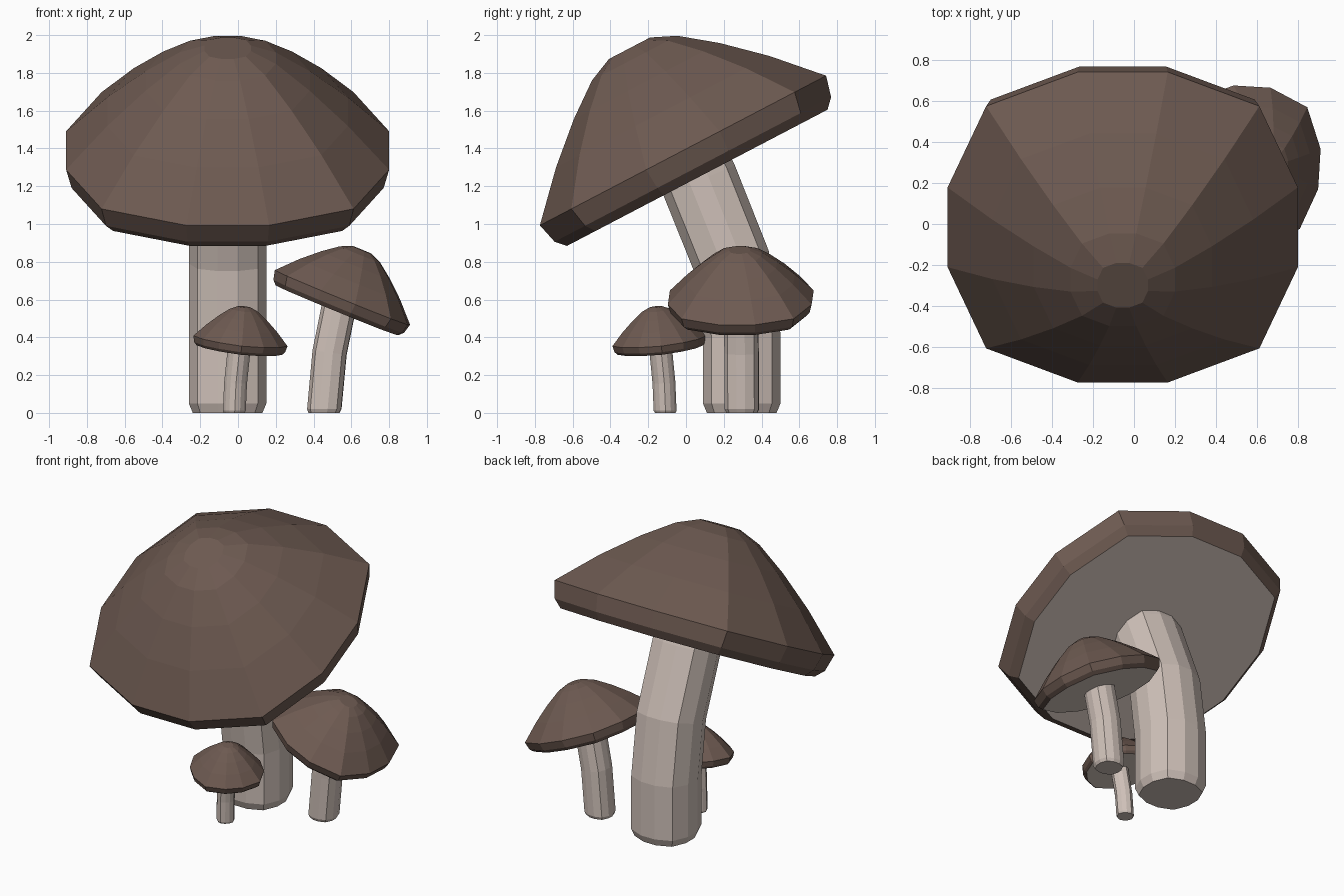
import bpy, bmesh
from math import radians, atan2
from mathutils import Matrix, Vector

if "Cube" in bpy.data.objects:
    bpy.data.objects.remove(bpy.data.objects["Cube"])


def material(name, color):
    m = bpy.data.materials.new(name)
    m.diffuse_color = color
    m.use_nodes = True
    m.node_tree.nodes["Principled BSDF"].inputs["Base Color"].default_value = m.diffuse_color
    return m


BROWN = material("cap_brown", (0.155, 0.103, 0.083, 1))
CREAM = material("stem_cream", (0.62, 0.53, 0.48, 1))

# Twelve-sided rounded-square section, unit half width
QUARTER = [(1, 0.257), (0.78, 0.78), (0.257, 1)]
SECTION = []
for k in range(4):
    rot = Matrix.Rotation(radians(90 * k), 2)
    SECTION += [rot @ Vector(p) for p in QUARTER]

# Cap profile (half width, height above rim), underside to crown
CAP = [(0.778, -0.163), (0.826, -0.113), (0.855, 0), (0.637, 0.232),
       (0.435, 0.415), (0.255, 0.552), (0.123, 0.611)]


def loft(name, rings, world, side_mat, base_mat):
    """Skin a list of (radius, matrix) rings and close both ends."""
    bm = bmesh.new()
    loops = [[bm.verts.new(world @ mat @ Vector((p.x * r, p.y * r, 0))) for p in SECTION]
             for r, mat in rings]
    n = len(SECTION)
    for a, b in zip(loops, loops[1:]):
        for i in range(n):
            bm.faces.new((a[i], a[(i + 1) % n], b[(i + 1) % n], b[i]))
    bm.faces.new(loops[-1])
    bm.faces.new(loops[0][::-1]).material_index = 1
    me = bpy.data.meshes.new(name)
    bm.to_mesh(me)
    bm.free()
    me.materials.append(side_mat)
    me.materials.append(base_mat)
    bpy.context.collection.objects.link(bpy.data.objects.new(name, me))


def mushroom(name, base, yaw, path, radius, cap_at, tilt, size, stretch=1.0):
    """Path and cap centre are (lean, height); the mushroom leans along its yaw."""
    world = Matrix.Translation((*base, 0)) @ Matrix.Rotation(radians(yaw), 4, 'Z')
    # Bent stem, with the foot slightly narrowed
    rings = []
    for i, (x, z) in enumerate(path):
        x0, z0 = path[max(i - 1, 0)]
        x1, z1 = path[min(i + 1, len(path) - 1)]
        bend = 0 if i < 2 else atan2(x1 - x0, z1 - z0)
        r = radius * (0.9 if i == 0 else 1)
        rings.append((r, Matrix.Translation((x, 0, z)) @ Matrix.Rotation(bend, 4, 'Y')))
    loft(name + "_stem", rings, world, CREAM, CREAM)
    # Tilted cap with pale flat underside
    frame = Matrix.Translation((cap_at[0], 0, cap_at[1])) @ Matrix.Rotation(radians(tilt), 4, 'Y')
    rings = [(r * size, frame @ Matrix.Translation((0, 0, h * size * stretch))) for r, h in CAP]
    loft(name + "_cap", rings, world, BROWN, CREAM)


mushroom("large_mushroom", (-0.055, 0.295), -90,
         [(0, 0), (0, 0.05), (0, 0.41), (0.055, 0.805), (0.225, 1.23), (0.29, 1.36)],
         0.205, (0.311, 1.389), 27.6, 1.0)
mushroom("medium_mushroom", (0.455, 0.296), -3.5,
         [(0, 0), (0.002, 0.02), (0.03, 0.32), (0.075, 0.54), (0.092, 0.59)],
         0.09, (0.098, 0.611), 22.3, 0.446)
mushroom("small_mushroom", (-0.02, -0.11), -43,
         [(0, 0), (0.001, 0.012), (0.01, 0.16), (0.033, 0.32), (0.038, 0.36)],
         0.055, (0.045, 0.381), 9, 0.266, 1.12)
